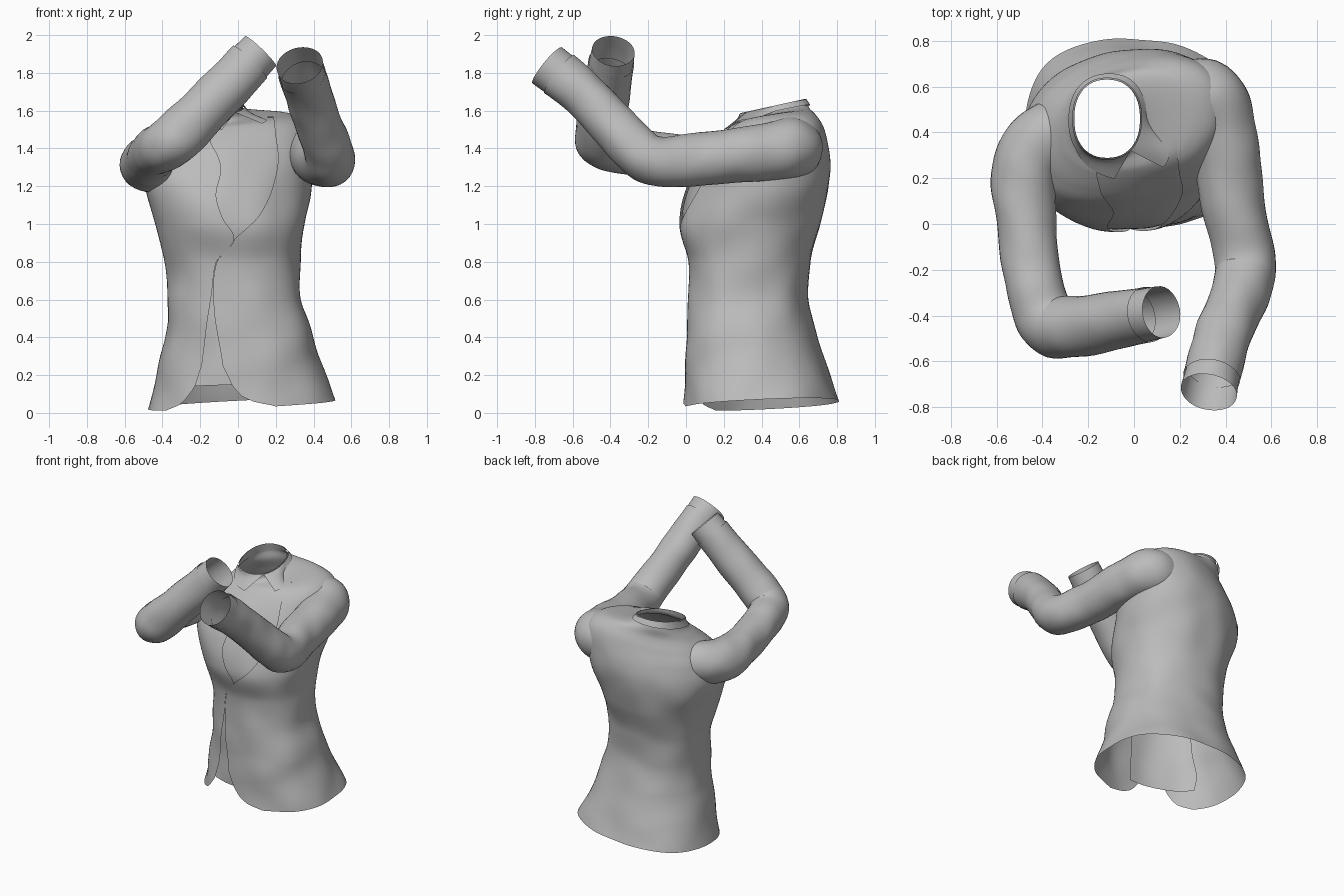
import bpy, bmesh, math
from mathutils import Vector, noise

if "Cube" in bpy.data.objects:
    bpy.data.objects.remove(bpy.data.objects["Cube"])

cloth = bpy.data.materials.new("grey_cloth")
cloth.use_nodes = True
GREY = (0.5, 0.5, 0.5, 1)
cloth.diffuse_color = GREY
cloth.node_tree.nodes["Principled BSDF"].inputs["Base Color"].default_value = GREY

# Torso sections: z, x min, x max, y min, y max, tilt along y, tilt along x, skew
SECTIONS = [
    (0.045, -.48, .52, -.01, .81, .05, .05, -.07),
    (0.20, -.435, .46, -.005, .76, 0, .03, -.07),
    (0.40, -.385, .40, .005, .69, 0, 0, -.07),
    (0.60, -.37, .335, .015, .65, 0, 0, -.07),
    (0.80, -.385, .33, .015, .655, 0, 0, -.05),
    (1.00, -.435, .355, -.035, .71, 0, 0, 0),
    (1.20, -.485, .39, .01, .755, 0, 0, .08),
    (1.36, -.46, .41, .09, .75, 0, .06, .14),
    (1.47, -.41, .38, .16, .72, .05, .14, .16),
    (1.54, -.33, .27, .22, .68, .12, .14, .13),
    (1.575, -.28, .06, .27, .65, .22, .08, .05),
    (1.625, -.265, .03, .285, .635, .22, 0, 0),
]
# Jacket front opening: z, right edge x, left edge x
OPENING = [
    (0.045, -.38, .2), (0.07, -.31, .09), (.10, -.27, .02), (.15, -.23, -.03),
    (.25, -.195, -.08), (.6, -.145, -.13), (.8, -.115, -.113), (.92, -.02, -.018),
    (1.03, -.08, .1), (1.15, -.115, .17), (1.3, -.09, .21), (1.45, -.14, .2), (1.7, -.2, .17),
]
# Arm paths: x, y, z, radius
ARMS = {
    "left": [(.18, .56, 1.40, .13), (.31, .555, 1.40, .165), (.39, .40, 1.38, .15),
             (.43, .10, 1.345, .14), (.485, -.15, 1.335, .133), (.47, -.28, 1.41, .13),
             (.38, -.51, 1.655, .122), (.328, -.735, 1.84, .13)],
    "right": [(-.25, .42, 1.335, .11), (-.37, .395, 1.33, .14), (-.475, .25, 1.315, .145),
              (-.47, .0, 1.34, .13), (-.44, -.24, 1.38, .125), (-.38, -.42, 1.42, .135),
              (-.26, -.45, 1.52, .135), (.12, -.385, 1.915, .12)],
}
POWER = 2.25


def spline(rows, v):
    """Smooth value between rows at fractional index v."""
    i = max(0, min(int(v), len(rows) - 2))
    f = v - i
    a, b, c, d = (rows[max(0, min(k, len(rows) - 1))] for k in range(i - 1, i + 3))
    return [q + .5 * f * (r - p + f * (2 * p - 5 * q + 4 * r - s + f * (3 * (q - r) + s - p)))
            for p, q, r, s in zip(a, b, c, d)]


def steps(a, b, n):
    return [a + (b - a) * i / n for i in range(n + 1)]


def surface(v, t, off=0.0):
    """Point on the torso; t = 0 is the front, t rises towards +x."""
    z, xa, xb, ya, yb, ty, tx, skew = spline(SECTIONS, v)
    curve = lambda w: math.copysign(abs(w) ** (2 / POWER), w)
    dx = ((xb - xa) / 2 + off) * curve(math.sin(t))
    dy = -((yb - ya) / 2 + off) * curve(math.cos(t))
    p = Vector(((xa + xb) / 2 + dx, (ya + yb) / 2 + dy + skew * dx, z + ty * dy + tx * dx))
    ripple = .012 * noise.noise(p * 5) * min(1, max(0, (10 - v) / 3))
    p += Vector((dx, dy, 0)).normalized() * ripple
    p.z = max(p.z, 0)
    return p


def angle_at(v, x):
    """Front angle at which the torso reaches the given x."""
    s = spline(SECTIONS, v)
    u = max(-.9, min(.9, (2 * x - s[1] - s[2]) / (s[2] - s[1])))
    return math.copysign(math.asin(abs(u) ** (POWER / 2)), u)


def opening(v):
    """Angles of the right and left jacket edges."""
    z = spline(SECTIONS, v)[0]
    for i, (lo, hi) in enumerate(zip(OPENING, OPENING[1:])):
        if z <= hi[0]:
            edge = spline(OPENING, i + (z - lo[0]) / (hi[0] - lo[0]))
            return angle_at(v, edge[1]), angle_at(v, max(edge[1] + .001, edge[2]))


UPPER = [spline(SECTIONS, v) for v in steps(5, 10.2, 50)]
ARM_CORE = [spline(path, v) for path in ARMS.values() for v in steps(.6, 3, 30)]


def inside_torso(p):
    """True well under the jacket surface, where a sleeve needs no cloth."""
    def local(s):
        dx = p.x - (s[1] + s[2]) / 2
        return dx, p.y - (s[3] + s[4]) / 2 - s[7] * dx

    def gap(s):
        dx, dy = local(s)
        return abs(s[0] + s[5] * dy + s[6] * dx - p.z)
    s = min(UPPER, key=gap)
    dx, dy = local(s)
    return (gap(s) < .02 and abs(2 * dx / (s[2] - s[1])) ** POWER
            + abs(2 * dy / (s[4] - s[3])) ** POWER < .8)


def inside_arm(p):
    """True well inside a sleeve, where the jacket has its armhole."""
    return any((p - Vector(c[:3])).length < c[3] * .85 for c in ARM_CORE)


def grid_object(name, rows, wrap=False, skip=None):
    """Skin a list of point rows with quads, leaving out skipped ones."""
    bm = bmesh.new()
    vs = [[bm.verts.new(p) for p in row] for row in rows]
    n = len(rows[0])
    for lo, hi in zip(vs, vs[1:]):
        for j in range(n if wrap else n - 1):
            k = (j + 1) % n
            if not (skip and skip((lo[j].co + hi[k].co) / 2)):
                bm.faces.new((lo[j], lo[k], hi[k], hi[j]))
    bmesh.ops.delete(bm, geom=[v for v in bm.verts if not v.link_faces], context='VERTS')
    mesh = bpy.data.meshes.new(name)
    bm.to_mesh(mesh)
    bm.free()
    mesh.materials.append(cloth)
    obj = bpy.data.objects.new(name, mesh)
    bpy.context.collection.objects.link(obj)
    bpy.ops.object.select_all(action='DESELECT')
    obj.select_set(True)
    bpy.context.view_layer.objects.active = obj
    bpy.ops.object.shade_smooth_by_angle(angle=math.radians(40))


# Jacket body, open along the front edges and at the armholes
rows = []
for v in steps(0, 10.2, 120):
    right, left = opening(v)
    rows.append([surface(v, t) for t in steps(left, right + 2 * math.pi, 80)])
grid_object("jacket_body", rows, skip=inside_arm)

# Shirt front under the jacket, with a tail that hangs in the lower gap
rows = []
for v in steps(.75, 10.2, 70):
    up, neck = min(1, max(0, (v - 3) / 2)), .25 * max(0, v - 8)
    right = angle_at(v, -.38) * (1 - up) - .7 * up - neck
    left = angle_at(v, .04) * (1 - up) + .75 * up + neck
    rows.append([surface(v, t, -.012) for t in steps(right, left, 28)])
grid_object("shirt_front", rows)

# Standing collar, and the folded collar halves that meet at the throat
grid_object("collar_band", [[surface(v, 2 * math.pi * j / 48, -.004) for j in range(48)]
                            for v in steps(9.9, 11, 8)], wrap=True)
THROAT = .7
for name, side, tip in (("left_collar_fold", 1, .45), ("right_collar_fold", -1, -.15)):
    top, low = [], []
    back = THROAT + side * math.pi
    for s in steps(0, 1, 30):
        top.append(surface(10.9, THROAT + (back - THROAT) * s, .002))
        low.append(surface(8.9 + 1.3 * min(1, s * 3), tip + (back - tip) * s, .012))
    rows = [[a.lerp(b, f) for a, b in zip(low, top)][::side] for f in steps(0, 1, 4)]
    grid_object(name, rows)


def sleeve(name, path, start, stop, grow=0.0, count=70, folds=.008):
    """Open tube along an arm path."""
    rows, side = [], Vector((0, 0, 1))
    for v in steps(start, stop, count):
        x, y, z, r = spline(path, v)
        c = Vector((x, y, z))
        d = (Vector(spline(path, v + .02)[:3]) - Vector(spline(path, v - .02)[:3])).normalized()
        side = (side - d * side.dot(d)).normalized()
        other = d.cross(side)
        ring = []
        for j in range(32):
            a = 2 * math.pi * j / 32
            out = side * math.cos(a) + other * math.sin(a)
            ring.append(c + out * (r + grow + folds * noise.noise((c + out * r) * 7)))
        rows.append(ring)
    grid_object(name, rows, wrap=True, skip=inside_torso)


for side, path in ARMS.items():
    cuff = 6.65 if side == "left" else 6.8
    sleeve(side + "_sleeve", path, .05, cuff)
    sleeve(side + "_cuff", path, cuff - .15, 7, -.006, 10, .004)
